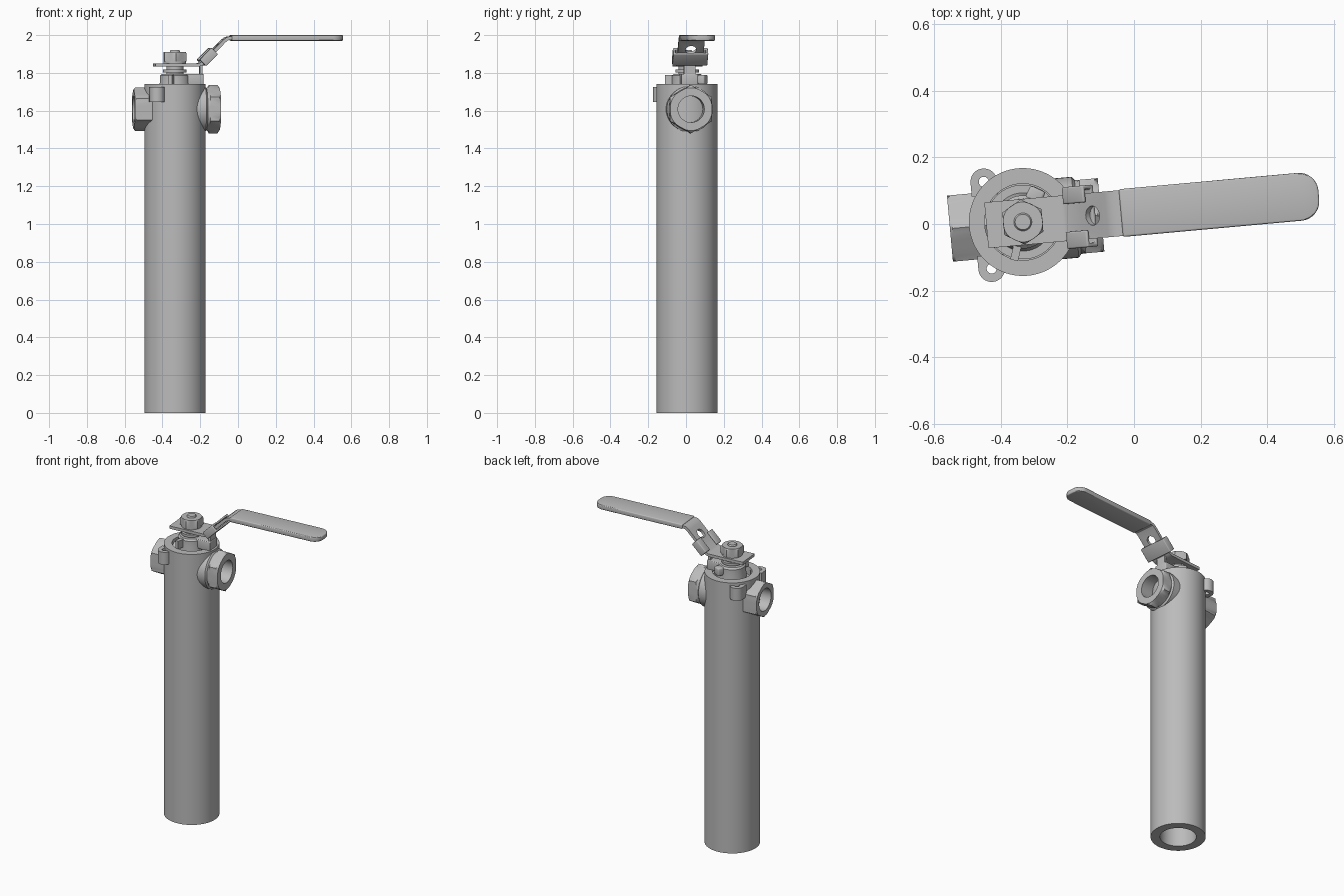
import bpy, bmesh
from math import pi, cos, sin, radians
from mathutils import Matrix, Vector

cube = bpy.data.objects.get("Cube")
if cube:
    bpy.data.objects.remove(cube)

steel = bpy.data.materials.new("brushed grey steel")
steel.use_nodes = True
GREY = (0.5, 0.5, 0.5, 1)
steel.diffuse_color = GREY
steel.node_tree.nodes["Principled BSDF"].inputs["Base Color"].default_value = GREY

# The valve is turned slightly about the axis of the tube
FRAME = Matrix.Translation((-0.334, 0.006, 0)) @ Matrix.Rotation(radians(5.2), 4, 'Z')


def axes(x, y, z, origin):
    m = Matrix((x, y, z)).transposed().to_4x4()
    m.translation = Vector(origin)
    return m


PORT_AXIS = axes((0, 0, 1), (0, -1, 0), (1, 0, 0), (0, 0, 1.608))


def finish(name, bm, place, bevel=0, cutters=(), helper=False):
    bmesh.ops.recalc_face_normals(bm, faces=bm.faces)
    mesh = bpy.data.meshes.new(name)
    bm.to_mesh(mesh)
    bm.free()
    mesh.materials.append(steel)
    ob = bpy.data.objects.new(name, mesh)
    bpy.context.collection.objects.link(ob)
    ob.matrix_world = FRAME @ place
    if helper:
        ob.hide_render = True
        ob.display_type = 'WIRE'
        return ob
    bpy.ops.object.select_all(action='DESELECT')
    ob.select_set(True)
    bpy.context.view_layer.objects.active = ob
    for cutter in cutters:
        mod = ob.modifiers.new("hole", 'BOOLEAN')
        mod.operation, mod.object, mod.solver = 'DIFFERENCE', cutter, 'EXACT'
        bpy.ops.object.modifier_apply(modifier=mod.name)
        bpy.data.objects.remove(cutter)
    if bevel:
        mod = ob.modifiers.new("rounding", 'BEVEL')
        mod.width, mod.segments, mod.limit_method = bevel, 3, 'ANGLE'
        bpy.ops.object.modifier_apply(modifier=mod.name)
    bpy.ops.object.shade_smooth_by_angle(angle=radians(30))
    return ob


def turned(name, sections, place=Matrix(), hollow=False, steps=48, **kw):
    """Loft rings (height, radius[, hexagon corner radius]) along local z."""
    bm = bmesh.new()
    rings = []
    for height, radius, *corner in sections:
        ring = []
        for i in range(steps):
            a = 2 * pi * i / steps
            r = radius
            if corner:
                r = min(r, corner[0] * cos(pi / 6) / cos(a % (pi / 3) - pi / 6))
            ring.append(bm.verts.new((r * cos(a), r * sin(a), height)))
        rings.append(ring)
    pairs = list(zip(rings, rings[1:]))
    if hollow:
        pairs.append((rings[-1], rings[0]))
    else:
        bm.faces.new(rings[0])
        bm.faces.new(rings[-1])
    for low, high in pairs:
        for i in range(steps):
            j = (i + 1) % steps
            bm.faces.new((low[i], low[j], high[j], high[i]))
    return finish(name, bm, place, **kw)


def prism(name, outline, depth, place=Matrix(), **kw):
    """Extrude a flat outline along local z."""
    bm = bmesh.new()
    face = bm.faces.new([bm.verts.new((x, y, 0)) for x, y in outline])
    new = bmesh.ops.extrude_face_region(bm, geom=[face])["geom"]
    bmesh.ops.translate(bm, vec=(0, 0, depth),
                        verts=[v for v in new if isinstance(v, bmesh.types.BMVert)])
    return finish(name, bm, place, **kw)


def rounded_end(start, end, half, r):
    """Strip along x, square at the start and rounded at the end."""
    pts = [(start, half), (start, -half)]
    for cy, a0 in ((r - half, -pi / 2), (half - r, 0)):
        pts += [(end - r + r * cos(a0 + k * pi / 16), cy + r * sin(a0 + k * pi / 16))
                for k in range(9)]
    return pts


def box(name, x0, x1, y0, y1, z0, z1, turn=0, **kw):
    return prism(name, [(x0, y0), (x1, y0), (x1, y1), (x0, y1)], z1 - z0,
                 Matrix.Rotation(radians(turn), 4, 'Z') @ Matrix.Translation((0, 0, z0)), **kw)


# Long hollow tube with a shallow seat at the top
turned("tube", [(0, 0.162), (1.74, 0.162), (1.74, 0.115), (1.66, 0.115),
                (1.66, 0.107), (0, 0.107)], hollow=True, steps=96)
turned("valve_core", [(1.47, 0.1), (1.49, 0.112), (1.69, 0.112)])

# Hexagonal ports on both sides
turned("right_port", [(0.10, 0.07), (0.10, 0.122), (0.158, 0.122), (0.166, 0.112),
                      (0.172, 0.115, 0.128), (0.18, 0.13, 0.128), (0.226, 0.13, 0.128),
                      (0.236, 0.113, 0.128), (0.236, 0.07)], PORT_AXIS, hollow=True)
turned("left_port", [(-0.09, 0.07), (-0.09, 0.13, 0.115), (-0.212, 0.13, 0.115),
                     (-0.22, 0.104, 0.115), (-0.22, 0.07)], PORT_AXIS, hollow=True)

# Mounting ears with bolt holes
for side, label in ((1, "back"), (-1, "front")):
    spin = Matrix.Translation((-0.106, 0, 1.645)) @ Matrix.Rotation(side * pi / 2, 4, 'Z')
    hole = turned("ear_cutter", [(-0.02, 0.015), (0.1, 0.015)],
                  spin @ Matrix.Translation((0.131, 0, 0)), helper=True)
    prism(label + "_ear", rounded_end(0.09, 0.171, 0.04, 0.04), 0.08, spin, cutters=[hole])

# Neck, gland and stops inside the top seat
turned("neck", [(1.67, 0.09), (1.75, 0.08), (1.785, 0.08), (1.795, 0.07)])
turned("gland", [(1.79, 0.045), (1.802, 0.045), (1.802, 0.062), (1.817, 0.062),
                 (1.817, 0.045), (1.836, 0.045)])
box("front_stop", 0.06, 0.118, -0.012, 0.012, 1.74, 1.79, turn=-108)
box("back_stop", 0.06, 0.11, -0.025, 0.025, 1.74, 1.79, turn=60, bevel=0.008)
box("side_stop", 0.05, 0.148, -0.045, 0.045, 1.735, 1.795, bevel=0.005)

# Bent sheet lever with a hole in its slope
SLOPE = pi / 4
UP = Vector((-sin(SLOPE), 0, cos(SLOPE)))
ALONG = Vector((cos(SLOPE), 0, sin(SLOPE)))
bend = Vector((0.13, 0, 1.842))
hole = turned("lever_cutter", [(-0.04, 0.029), (0.04, 0.029)],
              axes(ALONG, (0, 1, 0), UP, bend + ALONG * 0.122), helper=True)
path = [(-0.11, 1.842), (0.12, 1.842), (0.137, 1.848), (0.258, 1.969),
        (0.275, 1.982), (0.295, 1.985), (0.36, 1.985)]
t = 0.009
normals = []
for i in range(len(path)):
    a, b = path[max(i - 1, 0)], path[min(i + 1, len(path) - 1)]
    d = Vector((b[0] - a[0], b[1] - a[1])).normalized()
    normals.append((-d.y * t, d.x * t))
upper = [(p[0] + n[0], p[1] + n[1]) for p, n in zip(path, normals)]
lower = [(p[0] - n[0], p[1] - n[1]) for p, n in zip(path, normals)]
prism("lever", upper + lower[::-1], 0.138,
      axes((1, 0, 0), (0, 0, 1), (0, -1, 0), (0, 0.069, 0)), cutters=[hole])

# Sleeve on the lever
prism("lever_grip", rounded_end(0.296, 0.893, 0.072, 0.058), 0.03,
      Matrix.Translation((0, 0, 1.97)), bevel=0.006)

# Sliding lock clip wrapped around the slope
half = [(0.093, -0.024), (0.093, 0.024), (0.042, 0.024), (0.042, 0.012),
        (0.081, 0.012), (0.081, -0.012)]
clip = half + [(-x, y) for x, y in reversed(half)]
prism("lock_clip", clip, 0.09,
      axes((0, 1, 0), UP, ALONG, bend + ALONG * 0.015), bevel=0.005)
box("lock_tongue", 0.13, 0.145, -0.03, 0.03, 1.78, 1.845)

# Stem, washer and nut holding the lever
turned("washer", [(1.85, 0.06), (1.862, 0.06)])
turned("nut", [(1.86, 0.07, 0.068), (1.903, 0.07, 0.068), (1.91, 0.06, 0.068)],
       Matrix.Rotation(pi / 2, 4, 'Z'))
turned("stem", [(1.78, 0.027), (1.914, 0.027), (1.92, 0.023)])
